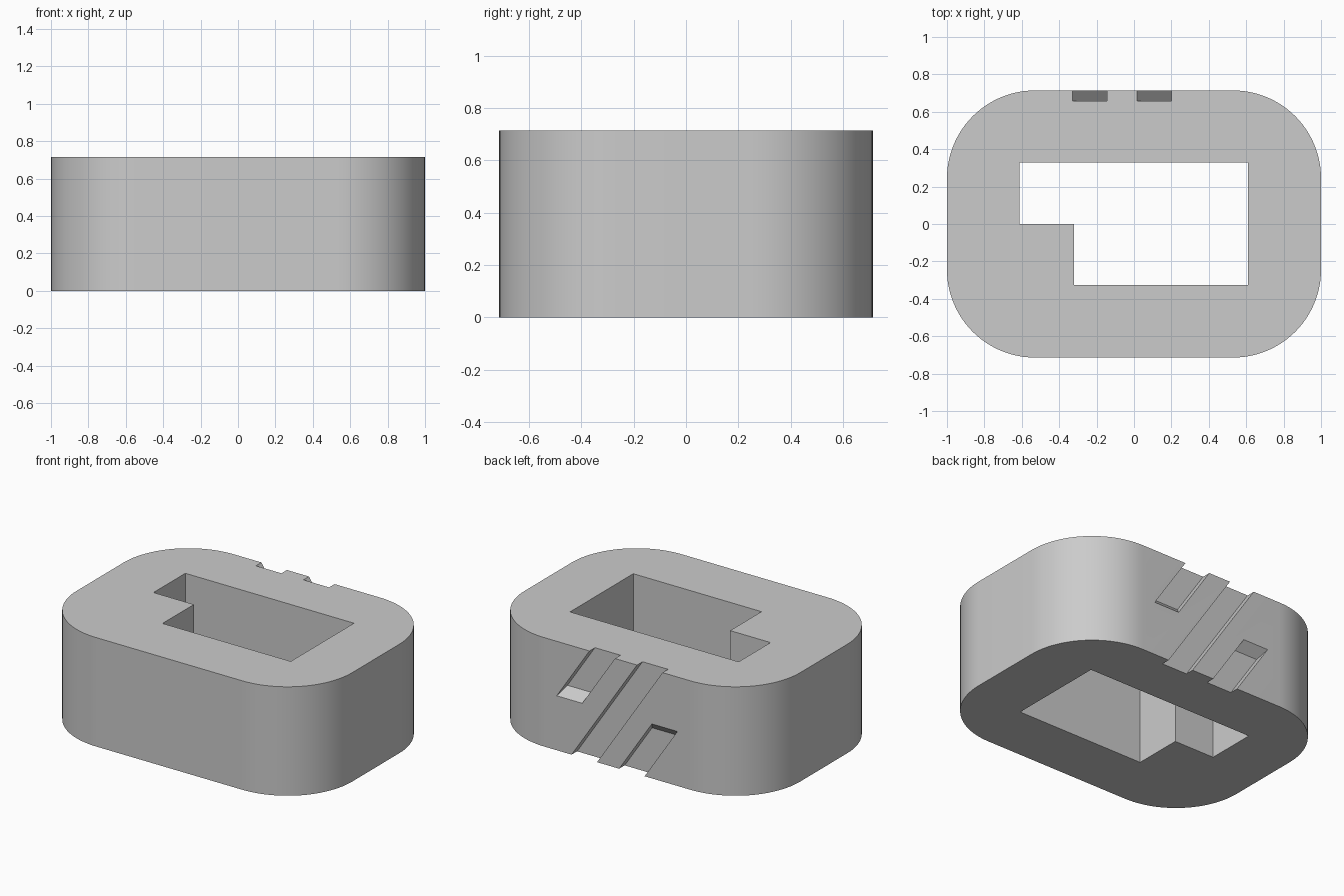
import bpy, bmesh, math
from mathutils import Vector

cube = bpy.data.objects.get("Cube")
if cube:
    bpy.data.objects.remove(cube, do_unlink=True)

HALF_X, HALF_Y, HEIGHT, RADIUS = 1.0, 0.714, 0.714, 0.47
MID = HEIGHT / 2

grey = bpy.data.materials.new("plain grey")
grey.use_nodes = True
grey.diffuse_color = (0.6, 0.6, 0.6, 1)
grey.node_tree.nodes["Principled BSDF"].inputs["Base Color"].default_value = (0.6, 0.6, 0.6, 1)


def prism(name, start, end):
    """Solid between two matching outlines."""
    bm = bmesh.new()
    a = [bm.verts.new(p) for p in start]
    b = [bm.verts.new(p) for p in end]
    bm.faces.new(a)
    bm.faces.new(b)
    for i in range(len(a)):
        j = (i + 1) % len(a)
        bm.faces.new((a[i], a[j], b[j], b[i]))
    bmesh.ops.recalc_face_normals(bm, faces=bm.faces)
    mesh = bpy.data.meshes.new(name)
    bm.to_mesh(mesh)
    bm.free()
    mesh.materials.append(grey)
    obj = bpy.data.objects.new(name, mesh)
    bpy.context.collection.objects.link(obj)
    return obj


def upright(name, outline, low, high):
    return prism(name, [Vector((x, y, low)) for x, y in outline],
                 [Vector((x, y, high)) for x, y in outline])


def groove(name, centre, profile):
    """Side profile (y, z) swept across x and leaned along the back face."""
    lean, half = 0.665, 0.0925
    sides = [[Vector((centre + s * half + lean * (MID - z), y, z)) for y, z in profile]
             for s in (-1, 1)]
    return prism(name, *sides)


# Rounded block
outline = []
STEPS = 24
for quarter, (sx, sy) in enumerate([(1, 1), (-1, 1), (-1, -1), (1, -1)]):
    for i in range(STEPS + 1):
        t = math.radians(90) * (quarter + i / STEPS)
        outline.append((sx * (HALF_X - RADIUS) + RADIUS * math.cos(t),
                        sy * (HALF_Y - RADIUS) + RADIUS * math.sin(t)))
body = upright("rounded_block", outline, 0, HEIGHT)

# Stepped opening through the block
opening = [(-0.613, 0.33), (0.61, 0.33), (0.61, -0.325),
           (-0.32, -0.325), (-0.32, 0), (-0.613, 0)]
cutters = [upright("opening_cutter", opening, -0.1, HEIGHT + 0.1)]

# Slanted grooves on the back: one full length, two half length with a ramped end
floor, outer, ramp = HALF_Y - 0.057, HALF_Y + 0.043, 0.1
full = [(floor, -0.1), (outer, -0.1), (outer, HEIGHT + 0.1), (floor, HEIGHT + 0.1)]
half_up = [(floor, HEIGHT + 0.1), (floor, MID + 0.057),
           (outer, MID + 0.057 - ramp), (outer, HEIGHT + 0.1)]
half_down = [(y, HEIGHT - z) for y, z in half_up]
cutters += [groove("full_groove_cutter", 0, full),
            groove("upper_groove_cutter", 0.345, half_up),
            groove("lower_groove_cutter", -0.345, half_down)]

# Cut the block and drop the helpers
bpy.ops.object.select_all(action="DESELECT")
bpy.context.view_layer.objects.active = body
body.select_set(True)
for cutter in cutters:
    cutter.hide_render = True
    mod = body.modifiers.new(cutter.name, "BOOLEAN")
    mod.operation = "DIFFERENCE"
    mod.solver = "EXACT"
    mod.object = cutter
    bpy.ops.object.modifier_apply(modifier=mod.name)
    bpy.data.objects.remove(cutter, do_unlink=True)

bpy.ops.object.shade_smooth_by_angle(angle=math.radians(30))
